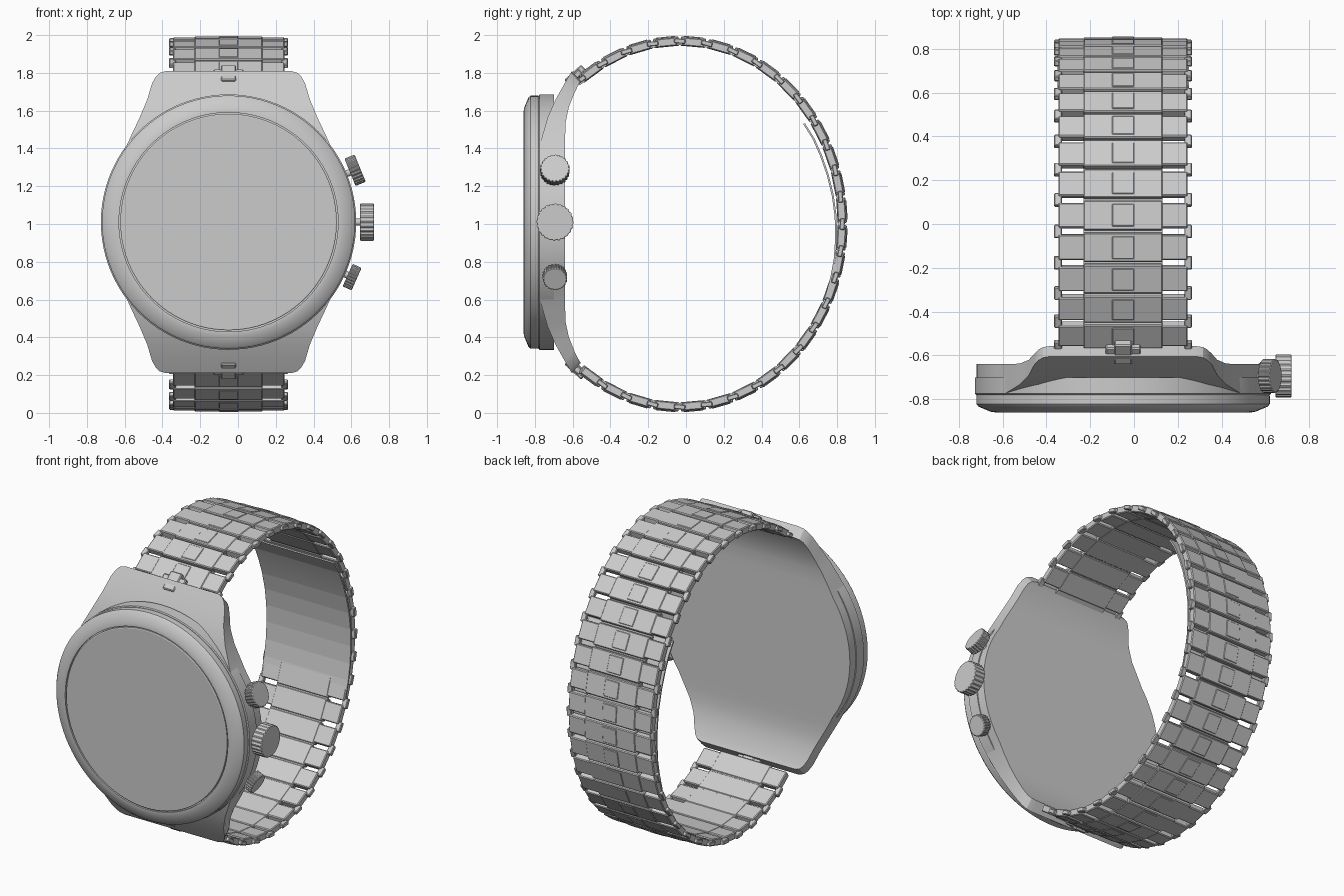
import bpy, bmesh
from math import sin, cos, pi, radians, hypot, atan2
from mathutils import Matrix, Vector

if "Cube" in bpy.data.objects:
    bpy.data.objects.remove(bpy.data.objects["Cube"])

CX, CZ = -0.05, 1.01          # centre of the dial


def finish(name, bm, angle=30):
    bmesh.ops.recalc_face_normals(bm, faces=bm.faces)
    me = bpy.data.meshes.new(name)
    bm.to_mesh(me)
    bm.free()
    ob = bpy.data.objects.new(name, me)
    bpy.context.collection.objects.link(ob)
    if angle:
        bpy.ops.object.select_all(action='DESELECT')
        ob.select_set(True)
        bpy.context.view_layer.objects.active = ob
        bpy.ops.object.shade_smooth_by_angle(angle=radians(angle))
    return ob


def loft(name, rings, angle=30):
    """Skin closed rings of points and cap both ends."""
    bm = bmesh.new()
    rows = [[bm.verts.new(p) for p in r] for r in rings]
    n = len(rows[0])
    for a, b in zip(rows, rows[1:]):
        for i in range(n):
            bm.faces.new((a[i], a[(i + 1) % n], b[(i + 1) % n], b[i]))
    bm.faces.new(rows[0])
    bm.faces.new(rows[-1])
    return finish(name, bm, angle)


def disc(name, profile, n=96):
    """Turned part about the dial axis; profile is (radius, y)."""
    return loft(name, [[(CX + r * cos(2 * pi * i / n), y, CZ + r * sin(2 * pi * i / n))
                        for i in range(n)] for r, y in profile])


def box(bm, size, at, bevel=0.005):
    ret = bmesh.ops.create_cube(bm, size=1, matrix=Matrix.Translation(at) @ Matrix.Diagonal((*size, 1)))
    edges = list({e for v in ret['verts'] for e in v.link_edges})
    if bevel:
        bmesh.ops.bevel(bm, geom=edges, offset=bevel, segments=1, affect='EDGES')


# Case body with lugs: rows of (half width, front z, front y, back z, back y)
half = [(0.67 * cos(radians(a)), 0.67 * sin(radians(a)), -0.78, 0.67 * sin(radians(a)), -0.64)
        for a in range(0, 36, 5)]
half += [(0.515, 0.46, -0.76, 0.45, -0.64), (0.47, 0.555, -0.732, 0.53, -0.637),
         (0.43, 0.65, -0.69, 0.61, -0.62), (0.405, 0.735, -0.642, 0.68, -0.592),
         (0.385, 0.77, -0.622, 0.72, -0.573), (0.365, 0.79, -0.61, 0.738, -0.562),
         (0.33, 0.80, -0.604, 0.745, -0.557)]
rows = [(w, -zf, yf, -zb, yb) for w, zf, yf, zb, yb in half[:0:-1]] + half
loft("case_body", [[(CX - w, yf, CZ + zf), (CX + w, yf, CZ + zf),
                    (CX + w, yb, CZ + zb), (CX - w, yb, CZ + zb)] for w, zf, yf, zb, yb in rows])

# Case ring, bezel and glass
disc("case_ring", [(0.676, -0.70), (0.676, -0.775), (0.67, -0.78)])
disc("bezel", [(0.664, -0.775), (0.67, -0.785), (0.67, -0.822), (0.66, -0.834), (0.605, -0.857),
               (0.585, -0.86), (0.58, -0.86), (0.58, -0.848)])
disc("glass", [(0.573, -0.845), (0.573, -0.858), (0.568, -0.861)])


# Crown and push buttons: ridged knobs on short stems, pointing outward from the dial
def knob(name, angle, start, thick, radius):
    a = radians(angle)
    out, side, fwd = Vector((cos(a), 0, sin(a))), Vector((-sin(a), 0, cos(a))), Vector((0, 1, 0))
    base = Vector((CX, -0.694, CZ))

    def ring(d, r, n, ridge=0):
        return [base + out * d + (side * cos(2 * pi * i / n) + fwd * sin(2 * pi * i / n))
                * (r - ridge * (i // 2 % 2)) for i in range(n)]
    loft(name, [ring(start, radius - 0.006, 96), ring(start + 0.003, radius, 96, 0.004),
                ring(start + thick - 0.003, radius, 96, 0.004),
                ring(start + thick, radius - 0.006, 96)], 20)
    loft(name + "_stem", [ring(0.55, 0.018, 16), ring(start + 0.01, 0.018, 16)])


knob("crown", 0, 0.696, 0.074, 0.099)
knob("upper_button", 22.3, 0.695, 0.058, 0.078)
knob("lower_button", -24, 0.69, 0.052, 0.065)

# Bracelet path: ellipse in the y-z plane, open on the case side
BY, BZ, RY, RZ, N = -0.03, 1.0, 0.855, 0.965, 28


def path(t):
    return Vector((CX, BY + RY * cos(t), BZ + RZ * sin(t)))


t0, steps = radians(128), 4000
ts = [-t0 + 2 * t0 * i / steps for i in range(steps + 1)]
lens = [0]
for a, b in zip(ts, ts[1:]):
    lens.append(lens[-1] + (path(b) - path(a)).length)
pitch = lens[-1] / N

# One link, local y along the band, local z outward
bm = bmesh.new()
box(bm, (0.59, pitch * 0.80, 0.044), (0, 0, 0))
box(bm, (0.36, pitch * 0.94, 0.05), (0, 0, 0.001))
box(bm, (0.10, pitch * 0.72, 0.012), (0, 0, 0.024), 0.003)
box(bm, (0.36, pitch * 0.3, 0.016), (0, pitch / 2, -0.012), 0)
for s in (-1, 1):
    box(bm, (0.035, pitch * 0.42, 0.026), (s * 0.297, pitch / 2, 0), 0.004)
link = finish("bracelet_link", bm, 0)
for k in range(N):
    target = (k + 0.5) * pitch
    t = ts[min(range(len(lens)), key=lambda i: abs(lens[i] - target))]
    along = Vector((0, -RY * sin(t), RZ * cos(t))).normalized()
    xa = Vector((1, 0, 0))
    m = Matrix((xa, along, xa.cross(along) * -1)).transposed()
    if m.determinant() < 0:       # keep the frame right handed, z outward
        m = Matrix((-xa, along, xa.cross(along) * -1)).transposed()
    ob = link if k == 0 else bpy.data.objects.new("bracelet_link", link.data)
    if k:
        bpy.context.collection.objects.link(ob)
    ob.matrix_world = Matrix.Translation(path(t)) @ m.to_4x4()

# Clasp plate: thin curved sheet inside the back of the bracelet
pts = [(0.62, 1.53), (0.67, 1.45), (0.71, 1.36), (0.745, 1.26), (0.772, 1.15), (0.787, 1.04),
       (0.79, 0.93), (0.783, 0.82), (0.765, 0.72), (0.735, 0.61)]
loft("clasp_plate", [[(CX - 0.3, y, z), (CX + 0.3, y, z), (CX + 0.3, y + 0.01, z + 0.003),
                      (CX - 0.3, y + 0.01, z + 0.003)] for y, z in pts], 5)

# Connectors joining the lugs to the bracelet
for s, name in ((1, "upper_connector"), (-1, "lower_connector")):
    bm = bmesh.new()
    box(bm, (0.16, 0.07, 0.035), (0, 0, 0), 0.006)
    box(bm, (0.08, 0.12, 0.05), (0, 0, 0), 0.006)
    ob = finish(name, bm, 0)
    ob.location = (CX, -0.583, CZ + s * 0.775)
    ob.rotation_euler = (s * radians(42), 0, 0)
